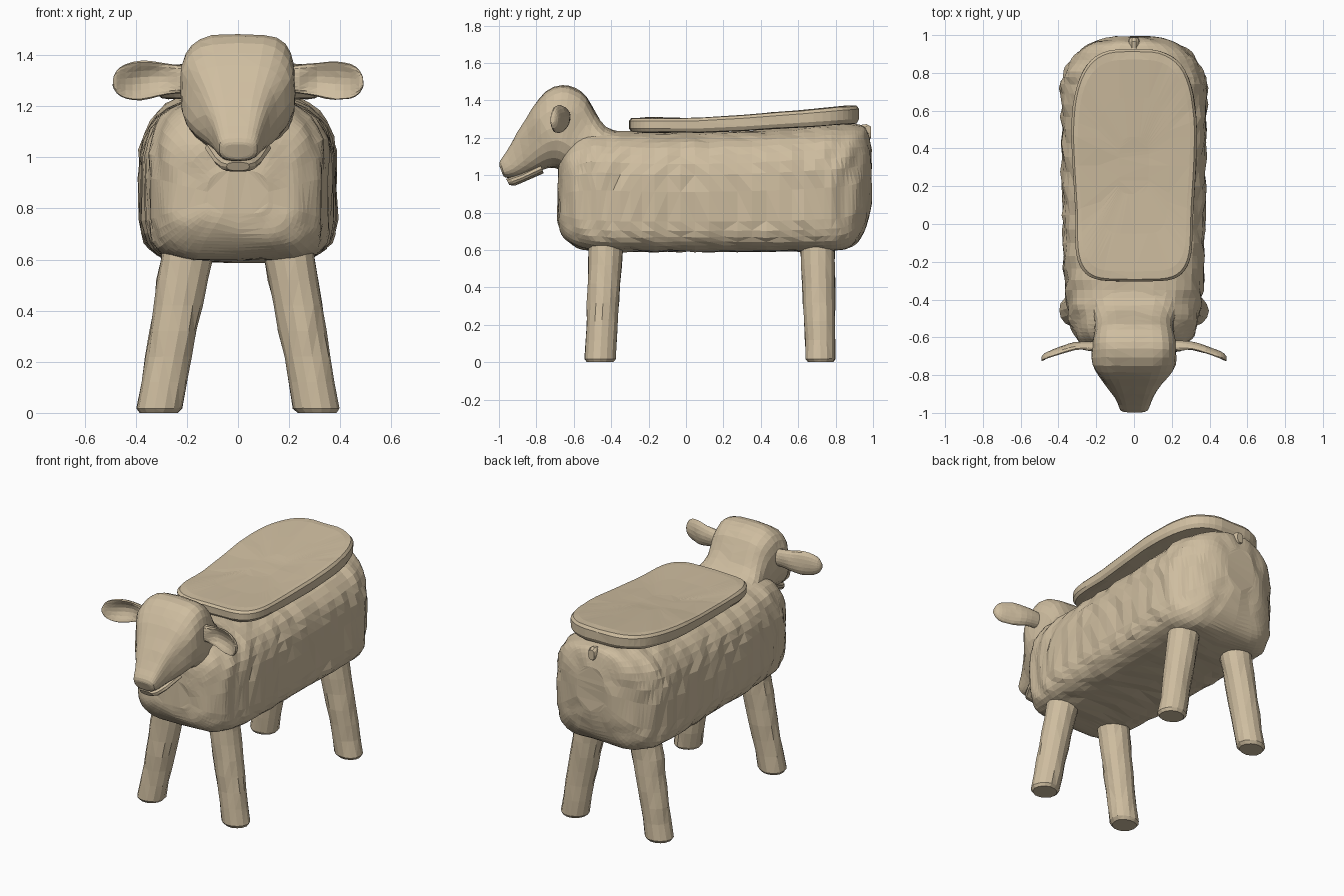
import bpy, bmesh
from math import sin, cos, pi, exp
from mathutils import Vector, noise

wood = bpy.data.materials.new("wood")
wood.diffuse_color = (0.62, 0.51, 0.35, 1)


def spow(v, p):
    return abs(v) ** p if v >= 0 else -abs(v) ** p


def smooth(keys, k):
    """Catmull-Rom interpolation between key tuples."""
    out = []
    for i in range(len(keys) - 1):
        p = [keys[max(i - 1, 0)], keys[i], keys[i + 1], keys[min(i + 2, len(keys) - 1)]]
        for j in range(k):
            t = j / k
            out.append(tuple(0.5 * (2 * b + (c - a) * t + (2 * a - 5 * b + 4 * c - d) * t * t
                                    + (3 * b - a - 3 * c + d) * t ** 3) for a, b, c, d in zip(*p)))
    return out + [keys[-1]]


def section(ty, tz, by, bz, w, nt, nb, n):
    """Rounded upright section between a top and a bottom point of the side profile."""
    pts = []
    for i in range(n):
        a = 2 * pi * i / n
        e = 2 / (nt if sin(a) >= 0 else nb)
        u, v = spow(sin(a), e), spow(cos(a), e)
        pts.append(Vector((w * v, (ty + by) / 2 + (ty - by) / 2 * u, (tz + bz) / 2 + (tz - bz) / 2 * u)))
    return pts


def carve(bm, amount, scale, ridges=0):
    """Uneven hand-carved surface, with optional wool grooves on the flanks."""
    bm.normal_update()
    moves = []
    for v in bm.verts:
        d = amount * noise.noise(v.co * scale)
        if ridges and 0.66 < v.co.z:
            d += ridges * abs(v.normal.x) * sin(46 * v.co.y + 3 * sin(9 * v.co.z) + 4 * v.co.x)
        moves.append(v.normal * d)
    for v, m in zip(bm.verts, moves):
        v.co += m


def loft(name, rings, amount=0.0, scale=9, ridges=0):
    bm = bmesh.new()
    rows = [[bm.verts.new(p) for p in r] for r in rings]
    n = len(rows[0])
    for a, b in zip(rows, rows[1:]):
        for i in range(n):
            bm.faces.new((a[i], a[(i + 1) % n], b[(i + 1) % n], b[i]))
    bm.faces.new(rows[0])
    bm.faces.new(rows[-1])
    bmesh.ops.recalc_face_normals(bm, faces=bm.faces)
    if amount:
        carve(bm, amount, scale, ridges)
    bmesh.ops.triangulate(bm, faces=bm.faces)
    me = bpy.data.meshes.new(name)
    bm.to_mesh(me)
    bm.free()
    me.materials.append(wood)
    ob = bpy.data.objects.new(name, me)
    bpy.context.collection.objects.link(ob)
    return ob


# Woolly body: y, top z, bottom z, half width
body = [(-0.685, 0.95, 0.78, 0.12), (-0.67, 1.08, 0.70, 0.22), (-0.63, 1.17, 0.645, 0.285),
        (-0.57, 1.22, 0.61, 0.325), (-0.48, 1.245, 0.595, 0.345), (-0.35, 1.24, 0.59, 0.363),
        (-0.1, 1.23, 0.59, 0.376), (0.2, 1.235, 0.59, 0.38), (0.5, 1.25, 0.59, 0.382),
        (0.74, 1.27, 0.595, 0.382), (0.85, 1.275, 0.605, 0.345), (0.92, 1.27, 0.65, 0.285),
        (0.965, 1.25, 0.73, 0.205), (0.99, 1.15, 0.86, 0.10)]
loft("body", [section(y, t, y, b, w, 2.8, 5, 36) for y, t, b, w in smooth(body, 4)], 0.012, 10, 0.006)

# Head and neck: top y, top z, bottom y, bottom z, half width
head = [(-0.36, 1.235, -0.38, 0.95, 0.26), (-0.43, 1.26, -0.50, 0.95, 0.235), (-0.485, 1.335, -0.58, 0.96, 0.21),
        (-0.53, 1.42, -0.63, 0.99, 0.21), (-0.59, 1.465, -0.67, 1.02, 0.22), (-0.66, 1.482, -0.70, 1.035, 0.225),
        (-0.75, 1.445, -0.74, 1.035, 0.22), (-0.82, 1.36, -0.79, 1.02, 0.185), (-0.90, 1.23, -0.85, 1.0, 0.125),
        (-0.965, 1.125, -0.91, 0.985, 0.092), (-0.995, 1.075, -0.965, 0.985, 0.075), (-0.998, 1.05, -0.98, 1.0, 0.05)]
loft("head", [section(*r, 3.4, 2.4, 24) for r in smooth(head, 2)], 0.008, 9)

# Lower jaw
jaw = [(-0.78, 1.06, -0.76, 1.01, 0.13), (-0.88, 1.01, -0.87, 0.962, 0.095),
       (-0.94, 0.99, -0.915, 0.943, 0.07), (-0.962, 0.98, -0.945, 0.947, 0.045)]
loft("lower_jaw", [section(*r, 3, 2.4, 14) for r in jaw])

# Cupped ears: x, y, z, half height, half thickness, cup depth
ear = [(0.17, -0.65, 1.305, 0.05, 0.035, 0.0), (0.24, -0.655, 1.305, 0.055, 0.035, 0.012),
       (0.31, -0.66, 1.305, 0.066, 0.036, 0.035), (0.38, -0.68, 1.30, 0.076, 0.036, 0.04),
       (0.44, -0.70, 1.297, 0.068, 0.033, 0.03), (0.475, -0.71, 1.297, 0.045, 0.025, 0.01),
       (0.49, -0.715, 1.297, 0.018, 0.012, 0.0)]
for side, s in (("left", 1), ("right", -1)):
    rings = []
    for x, y, z, h, t, cup in smooth(ear, 2):
        ring = []
        for i in range(18):
            a = 2 * pi * i / 18
            front = max(0, -sin(a))
            ring.append((s * x, y + t * sin(a) + 1.5 * cup * front ** 2, z + h * cos(a)))
        rings.append([Vector(p) for p in ring])
    loft(side + "_ear", rings, 0.005, 14)

# Splayed round legs with chamfered feet
for part, y0, y1 in (("front", -0.46, -0.43), ("back", 0.72, 0.705)):
    for side, s in (("left", 1), ("right", -1)):
        rings = []
        for z, r in ((0, 0.072), (0.018, 0.086), (0.12, 0.086), (0.22, 0.088), (0.32, 0.09),
                     (0.42, 0.092), (0.52, 0.095), (0.6, 0.098), (0.7, 0.1)):
            f = z / 0.6
            cx, cy = 0.31 - 0.107 * f, y0 + (y1 - y0) * f
            rings.append([Vector((s * (cx + r * 1.03 * cos(2 * pi * i / 14)),
                                  cy + r * 0.96 * sin(2 * pi * i / 14), z)) for i in range(14)])
        leg = loft(f"{part}_{side}_leg", rings, 0.008, 12)
        for v in leg.data.vertices:
            v.co.z = max(v.co.z, 0) if v.co.z > 0.01 else 0


# Seat pad: waisted outline, saddle top rising to the back
def seat_ring(k, base, rise, inset):
    pts = []
    for i in range(56):
        a = 2 * pi * i / 56
        e = 2 / (3.3 if sin(a) > 0 else 4.8)
        y = 0.31 + (0.615 - inset) * k * spow(sin(a), e)
        w = 0.335 - 0.022 * exp(-((y - 0.05) / 0.25) ** 2) - inset
        x = w * k * spow(cos(a), e)
        z = base + rise * max(0, (y - 0.1) / 0.8) ** 1.1
        pts.append(Vector((x, y, z)))
    return pts


layers = [(0.3, 1.228, 0.045, 0), (0.9, 1.228, 0.045, 0.01), (1, 1.232, 0.045, 0.012), (1, 1.25, 0.05, 0),
          (1, 1.29, 0.062, 0), (1, 1.304, 0.066, 0.012), (0.93, 1.307, 0.068, 0.012),
          (0.6, 1.305, 0.068, 0.012), (0.25, 1.303, 0.068, 0.012)]
seat = loft("seat", [seat_ring(*l) for l in layers], 0.005, 8)

# Small tail nub at the rump
tail = [(0.93, 1.27, 0.93, 1.18, 0.03), (0.965, 1.275, 0.965, 1.185, 0.03), (0.988, 1.262, 0.988, 1.195, 0.022)]
loft("tail", [section(*r, 2.5, 2.5, 10) for r in tail])
